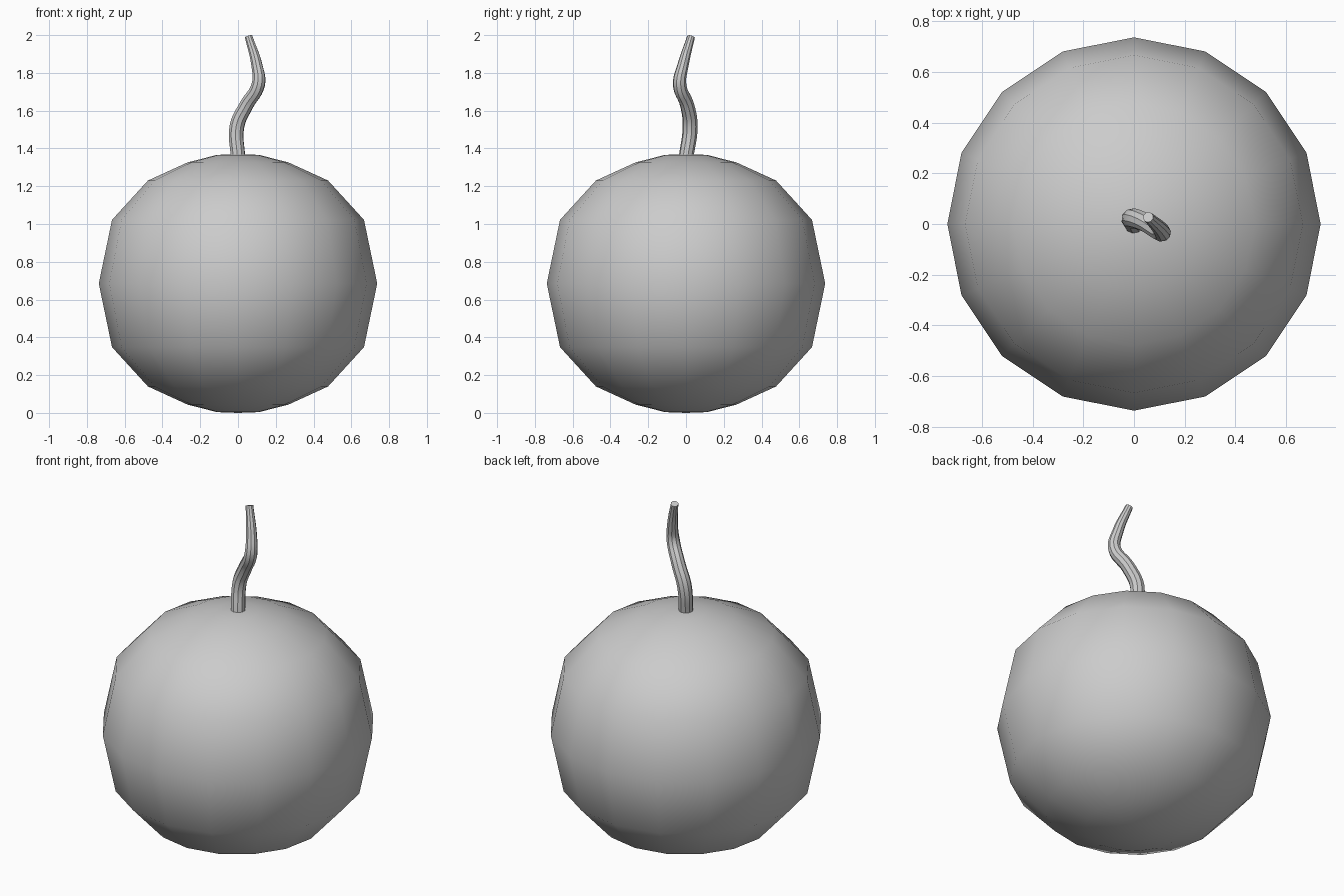
import bpy, bmesh
from math import cos, sin, pi

if "Cube" in bpy.data.objects:
    bpy.data.objects.remove(bpy.data.objects["Cube"])

SIDES = 16
MID = 0.685

# Body: 16-sided turned profile, mirrored about its equator (radius, height from middle)
half = [(0.737, 0.0), (0.667, 0.337), (0.477, 0.545), (0.265, 0.642), (0.11, 0.681)]
profile = [(r, -h) for r, h in reversed(half[1:])] + half
bm = bmesh.new()
rings = [[bm.verts.new((r * cos(2 * pi * i / SIDES), r * sin(2 * pi * i / SIDES), MID + h))
          for i in range(SIDES)] for r, h in profile]
for a, b in zip(rings, rings[1:]):
    for i in range(SIDES):
        j = (i + 1) % SIDES
        bm.faces.new((a[i], a[j], b[j], b[i]))
for ring, z in ((rings[0], 0.0), (rings[-1], 2 * MID)):
    pole = bm.verts.new((0, 0, z))
    for i in range(SIDES):
        bm.faces.new((ring[i], ring[(i + 1) % SIDES], pole))
bmesh.ops.recalc_face_normals(bm, faces=bm.faces)
mesh = bpy.data.meshes.new("body")
bm.to_mesh(mesh)
bm.free()
mesh.shade_smooth()
bpy.context.collection.objects.link(bpy.data.objects.new("body", mesh))

# Stem: tapered, wavy tube (x, y, z, radius)
path = [(0.0, 0.0, 1.35, 0.039), (-0.005, 0.022, 1.52, 0.040), (0.045, 0.006, 1.63, 0.038),
        (0.108, -0.034, 1.74, 0.036), (0.1, -0.016, 1.84, 0.030), (0.056, 0.027, 1.992, 0.021)]
curve = bpy.data.curves.new("stem", 'CURVE')
curve.dimensions = '3D'
curve.bevel_depth = 1.0
curve.bevel_resolution = 3
curve.resolution_u = 6
curve.use_fill_caps = True
spline = curve.splines.new('BEZIER')
spline.bezier_points.add(len(path) - 1)
for p, (x, y, z, r) in zip(spline.bezier_points, path):
    p.co = (x, y, z)
    p.radius = r
    p.handle_left_type = p.handle_right_type = 'AUTO'
stem = bpy.data.objects.new("stem", curve)
bpy.context.collection.objects.link(stem)
bpy.context.view_layer.objects.active = stem
stem.select_set(True)
bpy.ops.object.convert(target='MESH')
bpy.ops.object.shade_smooth_by_angle()
